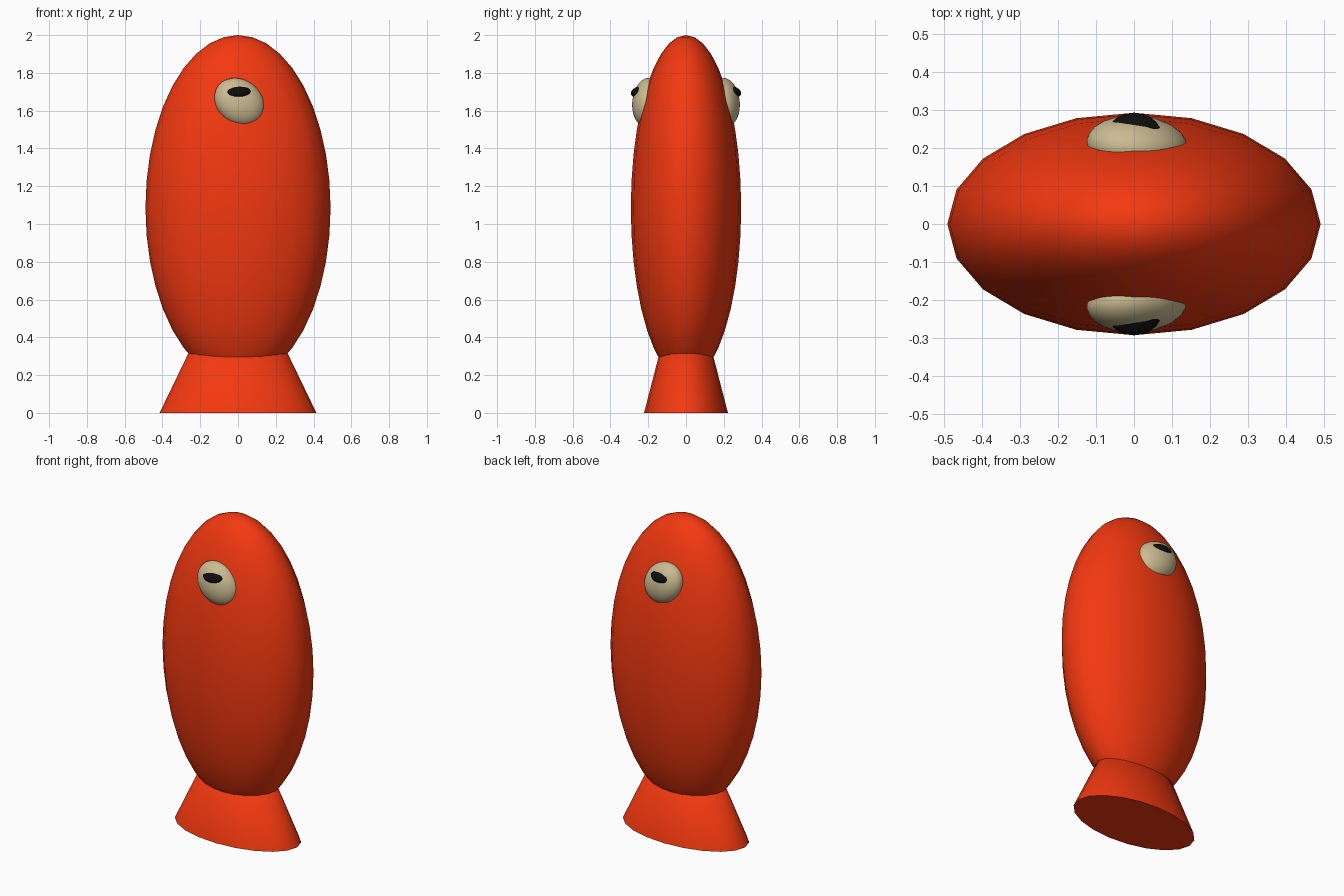
import bpy
from math import radians

if "Cube" in bpy.data.objects:
    bpy.data.objects.remove(bpy.data.objects["Cube"])


def material(name, rgb):
    mat = bpy.data.materials.new(name)
    mat.diffuse_color = (*rgb, 1)
    mat.use_nodes = True
    mat.node_tree.nodes["Principled BSDF"].inputs["Base Color"].default_value = mat.diffuse_color
    return mat


def finish(name, mat):
    ob = bpy.context.object
    ob.name = name
    ob.data.materials.append(mat)
    bpy.ops.object.transform_apply(location=False, rotation=True, scale=True)
    bpy.ops.object.shade_smooth_by_angle(angle=radians(40))
    return ob


def ellipsoid(name, centre, radii, mat, rotation=(0, 0, 0), sides=20):
    bpy.ops.mesh.primitive_uv_sphere_add(segments=sides, ring_count=20, radius=1,
                                         location=centre, rotation=rotation)
    bpy.context.object.scale = radii
    return finish(name, mat)


red = material("red", (0.9, 0.04, 0.005))
cream = material("cream", (0.6, 0.5, 0.29))
black = material("black", (0.004, 0.004, 0.004))

# Body: upright flattened ellipsoid
ellipsoid("body", (0, 0, 1.085), (0.49, 0.292, 0.915), red)

# Tail: flared oval cone whose tip is buried in the body
bpy.ops.mesh.primitive_cone_add(vertices=20, radius1=1, radius2=0, depth=0.86,
                                location=(0, 0, 0.43), rotation=(0, 0, 0))
bpy.context.object.scale = (0.415, 0.222, 1)
# start the polygon on the x axis, matching the body
finish("tail", red)

# Eyes: one on each broad side, mirrored across y
for side, label in ((-1, "front"), (1, "back")):
    ellipsoid(label + "_eye", (0.008, side * 0.208, 1.645), (0.143, 0.076, 0.118),
              cream, (side * radians(10), radians(40), 0))
    ellipsoid(label + "_pupil", (0, side * 0.232, 1.703), (0.073, 0.062, 0.032),
              black, (side * radians(-15), 0, 0))
